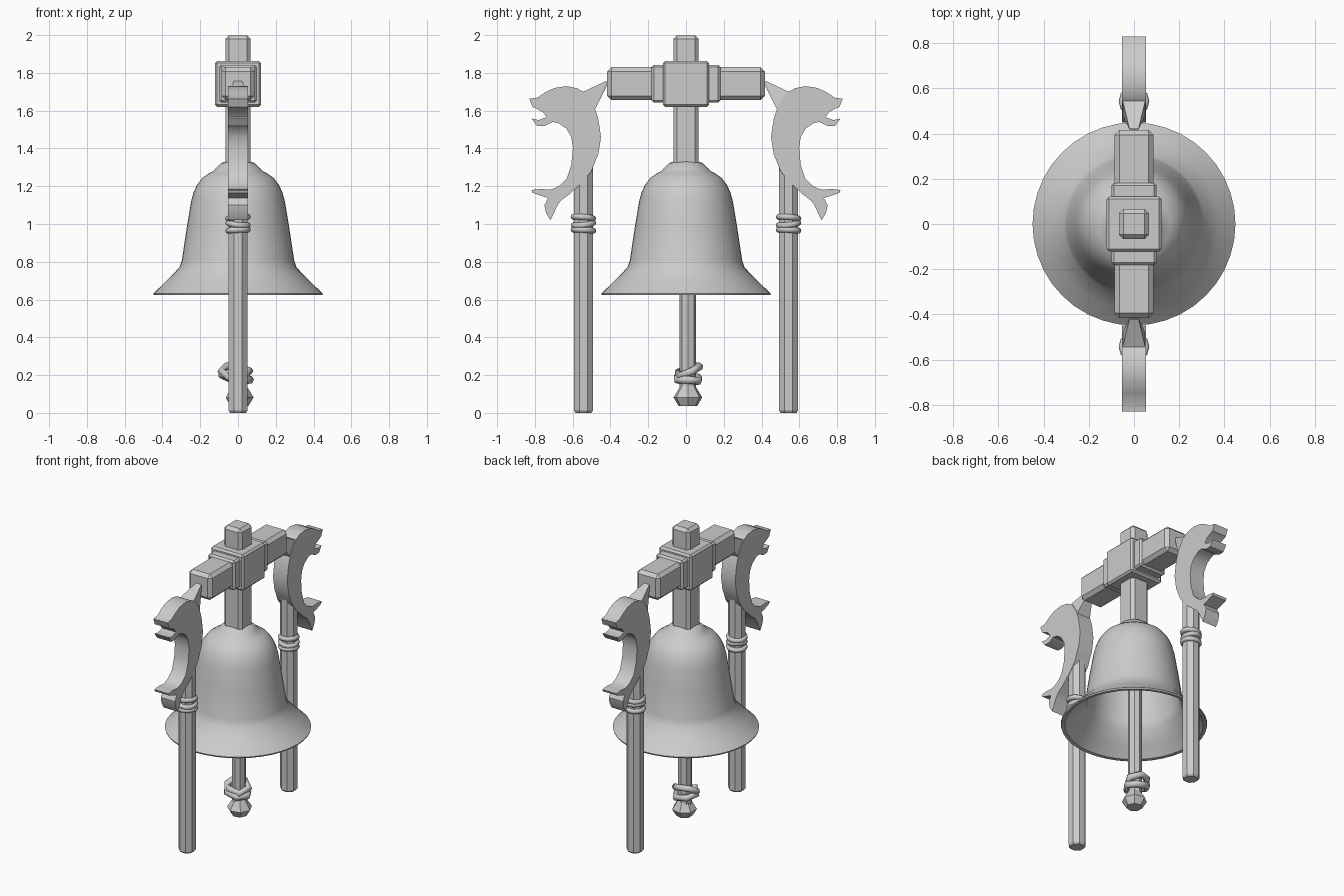
import bpy, bmesh, math
from mathutils import Matrix, Vector

if "Cube" in bpy.data.objects:
    bpy.data.objects.remove(bpy.data.objects["Cube"])


def finish(name, bm, smooth=None, bevel=0):
    bmesh.ops.recalc_face_normals(bm, faces=bm.faces)
    me = bpy.data.meshes.new(name)
    bm.to_mesh(me)
    bm.free()
    ob = bpy.data.objects.new(name, me)
    bpy.context.collection.objects.link(ob)
    if smooth:
        bpy.ops.object.select_all(action='DESELECT')
        ob.select_set(True)
        bpy.context.view_layer.objects.active = ob
        bpy.ops.object.shade_smooth_by_angle(angle=math.radians(smooth))
    if bevel:
        mod = ob.modifiers.new("bevel", 'BEVEL')
        mod.width, mod.segments = bevel, 1
    return ob


def box(name, center, size, bevel):
    bm = bmesh.new()
    bmesh.ops.create_cube(bm, size=1, matrix=Matrix.Translation(center) @ Matrix.Diagonal((*size, 1)))
    return finish(name, bm, bevel=bevel)


def lathe(name, profile, steps, smooth=None, center=(0, 0, 0), closed=False):
    bm = bmesh.new()
    vs = [bm.verts.new((r, 0, z)) for r, z in profile]
    es = [bm.edges.new(p) for p in zip(vs, vs[1:])]
    if closed:
        es.append(bm.edges.new((vs[-1], vs[0])))
    bmesh.ops.spin(bm, geom=vs + es, cent=(0, 0, 0), axis=(0, 0, 1),
                   angle=math.tau, steps=steps, use_duplicate=False)
    bmesh.ops.remove_doubles(bm, verts=bm.verts, dist=1e-4)
    bmesh.ops.translate(bm, verts=bm.verts, vec=center)
    return finish(name, bm, smooth)


def ring(name, center, radius, thick, tilt):
    prof = [(radius + thick * math.cos(a), thick * math.sin(a))
            for a in (math.tau * i / 8 for i in range(8))]
    ob = lathe(name, prof, 12, 50, closed=True)
    ob.location, ob.rotation_euler = center, (tilt, tilt, 0)


# Crossed timber frame
box("upright_post", (0, 0, 1.64), (.134, .134, .72), .02)
box("cross_beam", (0, 0, 1.743), (.174, .834, .174), .022)
box("beam_collar", (0, 0, 1.742), (.2, .364, .2), .012)
box("centre_block", (0, 0, 1.742), (.244, .244, .244), .012)

# Hollow bell
outer = [(0, 1.338), (.05, 1.336), (.09, 1.322), (.118, 1.295), (.132, 1.279), (.158, 1.266),
         (.19, 1.243), (.218, 1.205), (.236, 1.165), (.248, 1.12), (.27, .99), (.297, .81),
         (.31, .77), (.375, .703), (.435, .645), (.449, .633), (.446, .624)]
inner = [(.425, .626), (.365, .688), (.293, .76), (.278, .81), (.252, .99), (.23, 1.12),
         (.2, 1.2), (.14, 1.25), (0, 1.26)]
lathe("bell", outer + inner, 40, 40)

# Bell rope with weighted end and knot
lathe("bell_rope", [(0, 1.27), (.044, 1.27), (.044, .12), (0, .12)], 8, center=(0, .01, 0))
lathe("rope_end", [(0, .15), (.036, .15), (.078, .082), (.05, .036), (0, .036)], 7, center=(.005, .01, 0))
knot = bpy.data.curves.new("rope_knot", 'CURVE')
knot.dimensions = '3D'
knot.bevel_depth, knot.bevel_resolution = .022, 1
pts = [(0, .07, .245), (-.06, .05, .245), (-.087, .01, .22), (-.05, -.045, .19), (.02, -.045, .175),
       (.063, .01, .175), (.03, .065, .168), (-.05, .065, .185), (-.085, .01, .2), (-.04, -.04, .215),
       (.03, -.03, .195), (.06, .03, .22)]
sp = knot.splines.new('POLY')
sp.points.add(len(pts) - 1)
for p, c in zip(sp.points, pts):
    p.co = (*c, 1)
sp.use_cyclic_u = True
bpy.context.collection.objects.link(bpy.data.objects.new("rope_knot", knot))

# Dolphin outline in (y, z)
outline = [(.527, 1.69), (.486, 1.625), (.464, 1.555), (.45, 1.46), (.464, 1.37), (.501, 1.28),
           (.549, 1.22), (.617, 1.158), (.66, 1.125), (.68, 1.1), (.705, 1.045), (.718, 1.02),
           (.742, 1.06), (.75, 1.1), (.73, 1.137), (.77, 1.15), (.812, 1.165), (.818, 1.18),
           (.77, 1.186), (.72, 1.181), (.69, 1.192), (.668, 1.205), (.632, 1.24), (.607, 1.315),
           (.599, 1.4), (.607, 1.46), (.633, 1.505), (.675, 1.534), (.707, 1.54), (.75, 1.518),
           (.79, 1.52), (.817, 1.558), (.78, 1.55), (.738, 1.566), (.76, 1.595), (.813, 1.62),
           (.83, 1.663), (.786, 1.669), (.749, 1.695), (.697, 1.72), (.633, 1.73), (.575, 1.718)]

for side, s in (("right", 1), ("left", -1)):
    bm = bmesh.new()
    face = bm.faces.new([bm.verts.new((-.053, s * y, z)) for y, z in outline])
    ext = bmesh.ops.extrude_face_region(bm, geom=[face], use_keep_orig=True)
    bmesh.ops.translate(bm, vec=(.106, 0, 0),
                        verts=[v for v in ext['geom'] if isinstance(v, bmesh.types.BMVert)])
    finish("dolphin_" + side, bm, 35)

    # Tapered back fin reaching the beam
    bm = bmesh.new()
    rings = [[(-w, s * y1, z1), (w, s * y1, z1), (w, s * y2, z2), (-w, s * y2, z2)]
             for w, y1, z1, y2, z2 in ((.05, .545, 1.7, .48, 1.61), (.02, .42, 1.758, .418, 1.735))]
    bmesh.ops.convex_hull(bm, input=[bm.verts.new(c) for r in rings for c in r])
    finish("dolphin_fin_" + side, bm)

    # Hanging pole with rope binding
    y = s * .543
    pole = [(0, 1.3), (.054, 1.3), (.054, .012), (.045, 0), (0, 0)]
    ob = lathe("pole_" + side, pole, 8)
    ob.location, ob.rotation_euler = (0, y, 0), (0, 0, math.pi / 8)
    for z, tilt in ((1.033, -.08), (1.0, .12), (.967, -.05)):
        ring("binding_" + side, (0, y, z), .052, .016, tilt)
